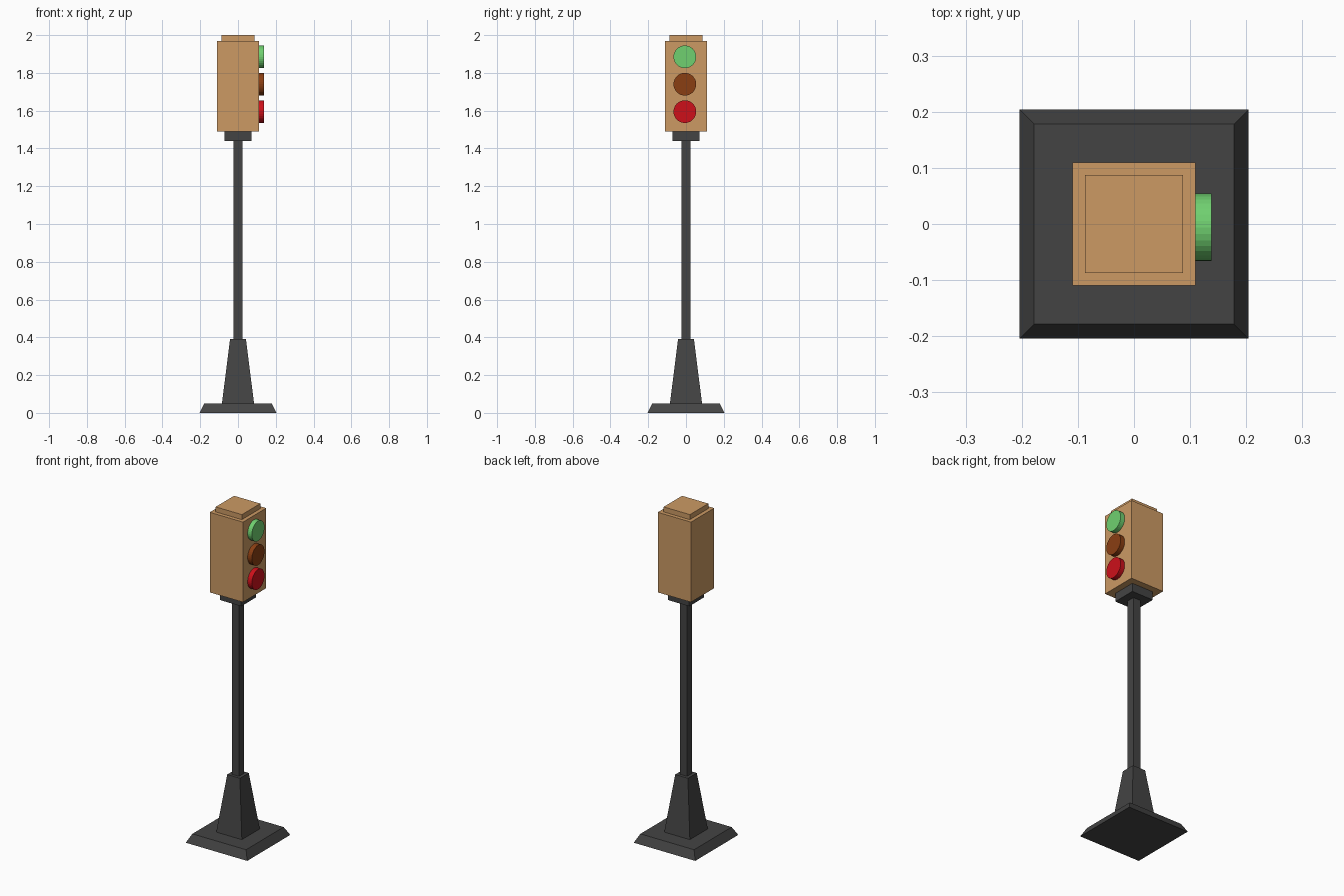
import bpy, bmesh, math
from mathutils import Matrix

if "Cube" in bpy.data.objects:
    bpy.data.objects.remove(bpy.data.objects["Cube"])


def material(name, rgb):
    # sRGB bytes to linear colour
    m = bpy.data.materials.new(name)
    m.diffuse_color = [(c / 255 / 12.92 if c < 11 else ((c / 255 + 0.055) / 1.055) ** 2.4) for c in rgb] + [1]
    m.use_nodes = True
    m.node_tree.nodes["Principled BSDF"].inputs["Base Color"].default_value = m.diffuse_color
    return m


def add_object(name, bm, mat):
    mesh = bpy.data.meshes.new(name)
    bm.to_mesh(mesh)
    bm.free()
    mesh.materials.append(mat)
    obj = bpy.data.objects.new(name, mesh)
    bpy.context.collection.objects.link(obj)
    return obj


def square_block(name, z0, z1, half0, half1, mat):
    # Square block whose upper face may be narrower
    bm = bmesh.new()
    bmesh.ops.create_cube(bm, size=2)
    for v in bm.verts:
        top = v.co.z > 0
        half = half1 if top else half0
        v.co = (v.co.x * half, v.co.y * half, z1 if top else z0)
    return add_object(name, bm, mat)


def lamp(name, z, mat):
    # Flat-faced disc on the +x side of the housing
    x0, x1 = 0.105, 0.138
    bm = bmesh.new()
    place = Matrix.Translation(((x0 + x1) / 2, -0.006, z)) @ Matrix.Rotation(math.pi / 2, 4, 'Y')
    bmesh.ops.create_cone(bm, cap_ends=True, segments=32, radius1=0.06, radius2=0.06,
                          depth=x1 - x0, matrix=place)
    return add_object(name, bm, mat)


dark = material("dark_metal", (68, 68, 68))
tan = material("tan_housing", (204, 154, 100))

# Stand
square_block("base_plate", 0, 0.05, 0.204, 0.178, dark)
square_block("tapered_foot", 0.05, 0.39, 0.085, 0.042, dark)
square_block("pole", 0.39, 1.44, 0.024, 0.024, dark)
square_block("collar", 1.44, 1.49, 0.071, 0.071, dark)

# Signal head
square_block("housing", 1.49, 1.97, 0.11, 0.11, tan)
square_block("cap", 1.97, 2.0, 0.087, 0.087, tan)

# Lamps, top to bottom
lamps = [("green", (112, 208, 112)), ("amber", (138, 62, 18)), ("red", (205, 16, 26))]
for i, (colour, rgb) in enumerate(lamps):
    lamp(colour + "_lamp", 1.885 - 0.145 * i, material(colour + "_light", rgb))
